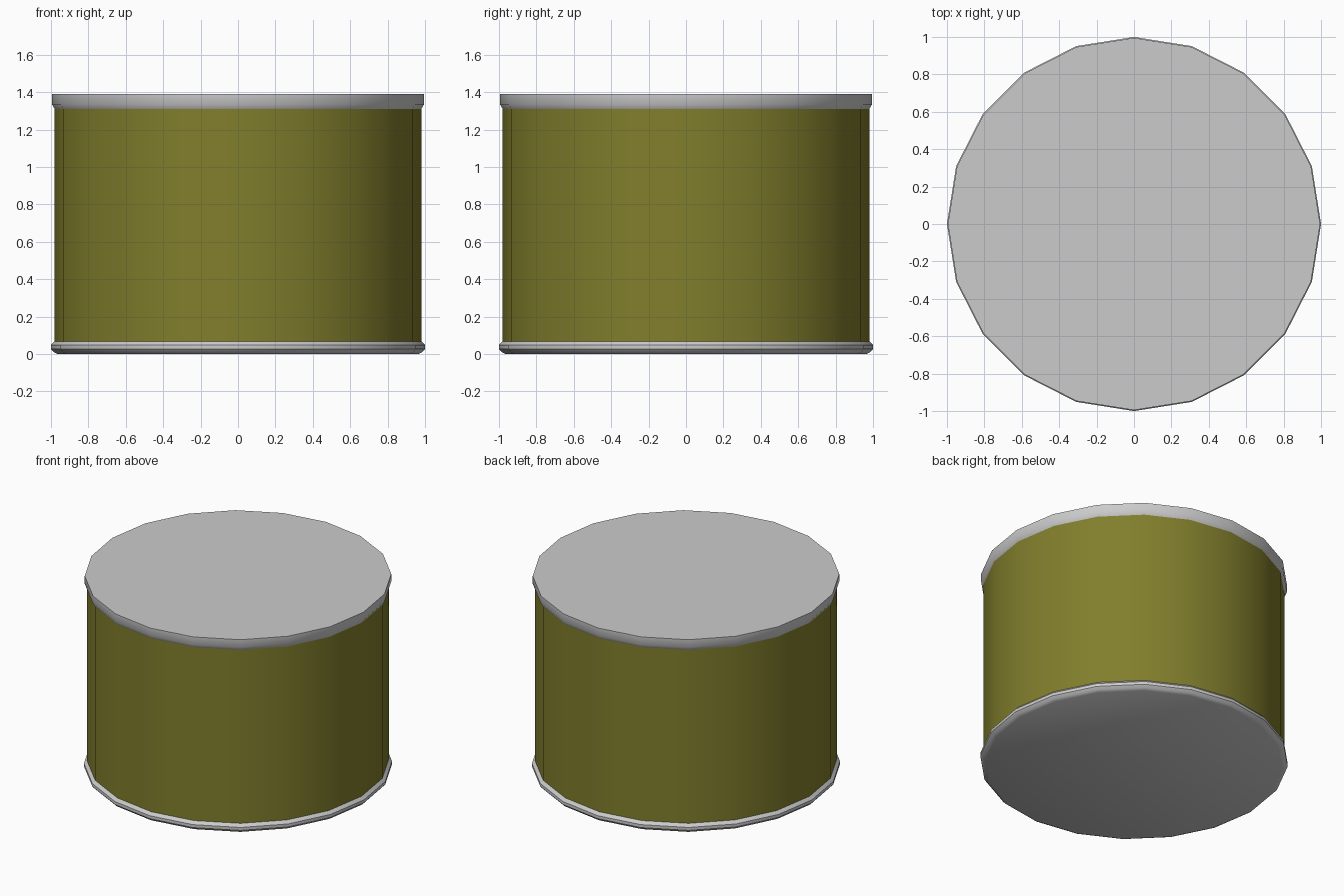
import bpy, bmesh
from math import cos, sin, tau, radians

if "Cube" in bpy.data.objects:
    bpy.data.objects.remove(bpy.data.objects["Cube"])

SIDES = 20


def lathe(name, profile, caps=(), color=None):
    """Revolve (radius, z) points around z; caps lists the ends to close."""
    bm = bmesh.new()
    rings = [[bm.verts.new((r * cos(tau * i / SIDES), r * sin(tau * i / SIDES), z))
              for i in range(SIDES)] for r, z in profile]
    for low, high in zip(rings, rings[1:]):
        for i in range(SIDES):
            j = (i + 1) % SIDES
            bm.faces.new((low[i], low[j], high[j], high[i]))
    if "bottom" in caps:
        bm.faces.new(rings[0][::-1])
    if "top" in caps:
        bm.faces.new(rings[-1])
    mesh = bpy.data.meshes.new(name)
    bm.to_mesh(mesh)
    bm.free()
    obj = bpy.data.objects.new(name, mesh)
    bpy.context.collection.objects.link(obj)
    if color:
        mat = bpy.data.materials.new(name + "_paint")
        mat.diffuse_color = color
        mat.use_nodes = True
        mat.node_tree.nodes["Principled BSDF"].inputs["Base Color"].default_value = mat.diffuse_color
        mesh.materials.append(mat)
    bpy.ops.object.select_all(action='DESELECT')
    obj.select_set(True)
    bpy.context.view_layer.objects.active = obj
    bpy.ops.object.shade_smooth_by_angle(angle=radians(40))
    return obj


# Rounded bottom rim with closed base
lathe("bottom_rim", [(0.965, 0), (0.985, 0.01), (1.0, 0.027), (1.0, 0.048), (0.98, 0.068)],
      caps=("bottom",))

# Olive can wall
lathe("can_wall", [(0.98, 0.068), (0.98, 1.31)], color=(0.22, 0.21, 0.025, 1))

# Lid with tapered lower edge and flat top
lathe("lid", [(0.98, 1.31), (0.995, 1.335), (0.995, 1.39)], caps=("top",))
